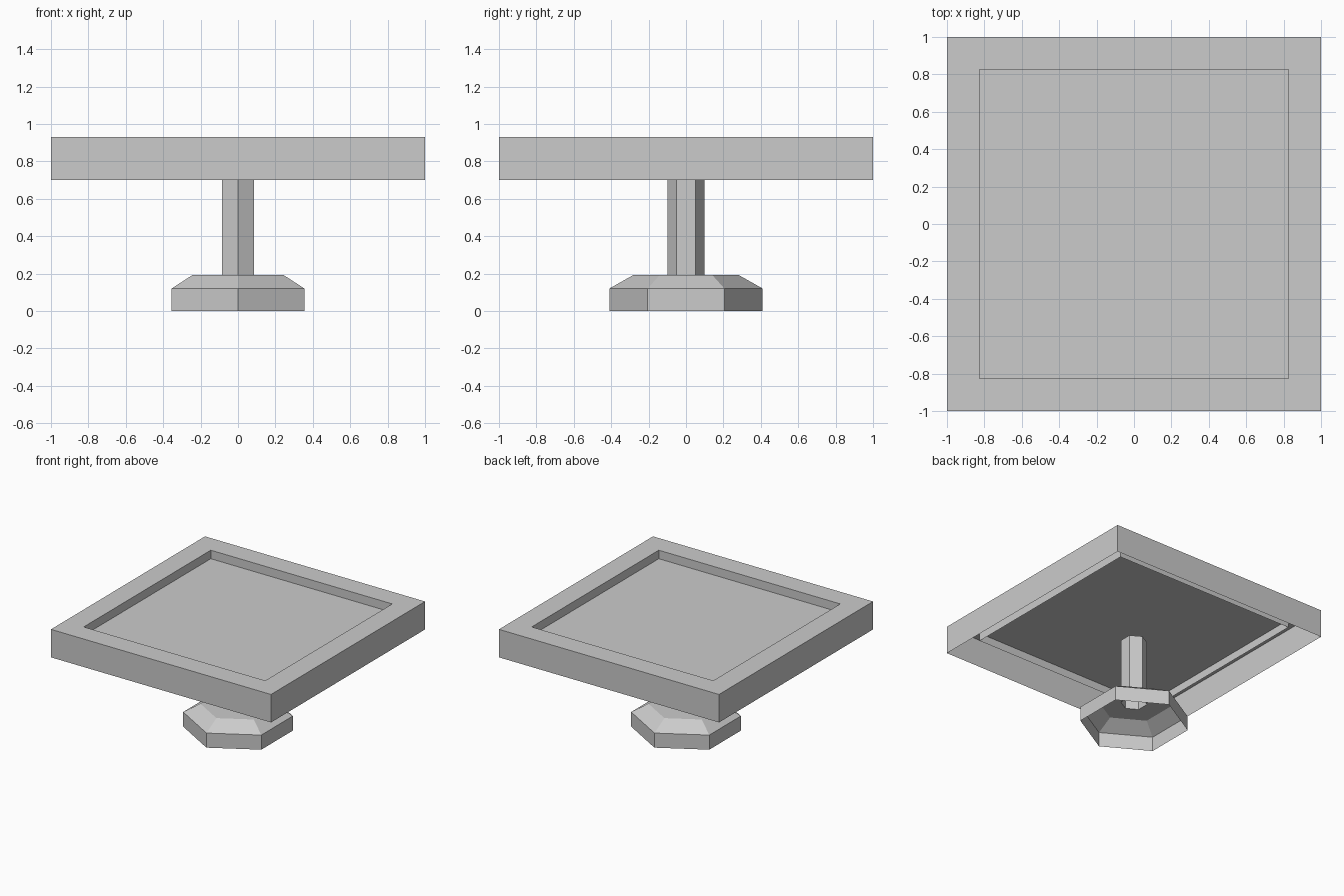
import bpy
import math

# Remove the default cube only
cube = bpy.data.objects.get("Cube")
if cube:
    bpy.data.objects.remove(cube, do_unlink=True)

# Single grey finish
GREY = (0.6, 0.6, 0.6, 1.0)
grey = bpy.data.materials.new("plain_grey")
grey.use_nodes = True
grey.diffuse_color = GREY
grey.node_tree.nodes["Principled BSDF"].inputs["Base Color"].default_value = GREY


def shell(name, sides, turn, profile, cap=False):
    """Open polygonal shell through (corner radius, height) rings."""
    verts, faces = [], []
    for radius, z in profile:
        for i in range(sides):
            a = turn + math.tau * i / sides
            verts.append((radius * math.cos(a), radius * math.sin(a), z))
    for r in range(len(profile) - 1):
        for i in range(sides):
            j = (i + 1) % sides
            low, high = r * sides, (r + 1) * sides
            faces.append((low + i, low + j, high + j, high + i))
    if cap:
        last = (len(profile) - 1) * sides
        faces.append(tuple(range(last, last + sides)))
    mesh = bpy.data.meshes.new(name)
    mesh.from_pydata(verts, [], faces)
    mesh.materials.append(grey)
    obj = bpy.data.objects.new(name, mesh)
    bpy.context.collection.objects.link(obj)
    return obj


DIAG = math.sqrt(2)
SQUARE_TURN = math.pi / 4
HEX_TURN = math.pi / 2
OUTER, INNER = DIAG, 0.825 * DIAG

# Table top: open-bottomed square frame with a thin inner skirt
shell("top_frame", 4, SQUARE_TURN,
      [(OUTER, 0.70), (OUTER, 0.93), (INNER, 0.93), (INNER, 0.795)])

# Recessed panel set inside the frame
shell("top_panel", 4, SQUARE_TURN, [(INNER, 0.86)], cap=True)

# Hollow hexagonal foot running into the post
shell("foot", 6, HEX_TURN,
      [(0.41, 0.0), (0.41, 0.12), (0.28, 0.193), (0.10, 0.193)])
shell("post", 6, HEX_TURN, [(0.10, 0.193), (0.10, 0.73)])
